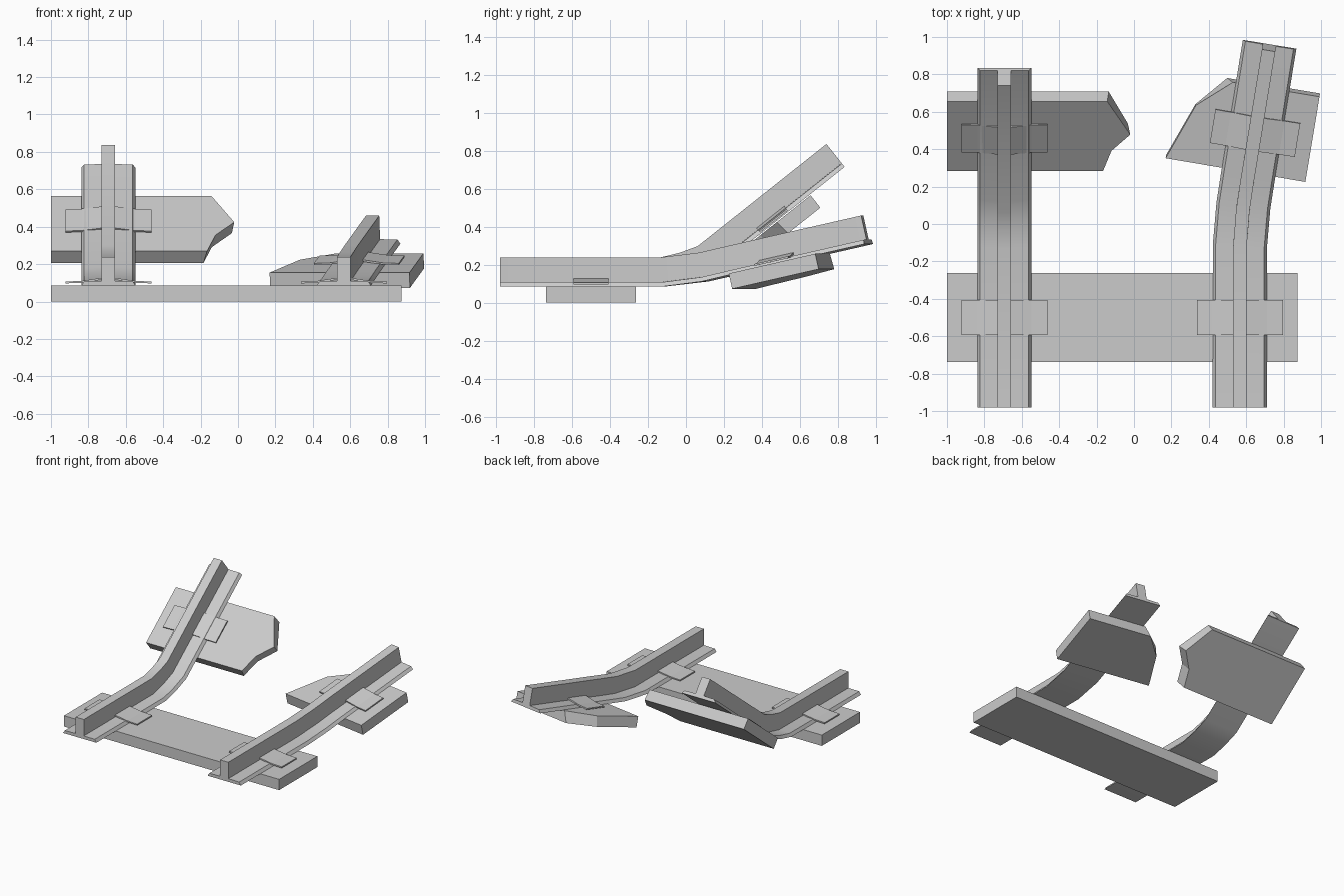
import bpy, math
from mathutils import Vector, Matrix

if "Cube" in bpy.data.objects:
    bpy.data.objects.remove(bpy.data.objects["Cube"])


def make(name, verts, faces, smooth=False):
    me = bpy.data.meshes.new(name)
    me.from_pydata([tuple(v) for v in verts], [], faces)
    ob = bpy.data.objects.new(name, me)
    bpy.context.collection.objects.link(ob)
    bpy.ops.object.select_all(action='DESELECT')
    bpy.context.view_layer.objects.active = ob
    ob.select_set(True)
    bpy.ops.object.mode_set(mode='EDIT')
    bpy.ops.mesh.select_all(action='SELECT')
    bpy.ops.mesh.normals_make_consistent(inside=False)
    bpy.ops.object.mode_set(mode='OBJECT')
    if smooth:
        bpy.ops.object.shade_smooth_by_angle(angle=math.radians(30))
    return ob


def loft(name, rings, smooth=False):
    """Skin equal-length rings and cap both ends."""
    n = len(rings[0])
    verts = [v for r in rings for v in r]
    faces = [(k * n + i, k * n + (i + 1) % n, (k + 1) * n + (i + 1) % n, (k + 1) * n + i)
             for k in range(len(rings) - 1) for i in range(n)]
    faces += [tuple(range(n)), tuple(range(len(verts) - n, len(verts)))]
    return make(name, verts, faces, smooth)


def frame(origin, yaw, pitch):
    return (Matrix.Translation(origin) @ Matrix.Rotation(math.radians(-yaw), 4, 'Z')
            @ Matrix.Rotation(math.radians(pitch), 4, 'X'))


# Rail cross-section: thin bevelled foot and upright web (half, then mirrored)
half = [(.145, 0), (.13, .023), (.036, .025), (.036, .154)]
SECTION = half + [(-x, z) for x, z in reversed(half)]


def rail(name, path):
    pts = [Vector(p) for p in path]
    rings = []
    for i, p in enumerate(pts):
        a = (p - pts[i - 1]).normalized() if i else (pts[1] - p).normalized()
        b = (pts[i + 1] - p).normalized() if i < len(pts) - 1 else a
        t = (a + b).normalized()
        mitre = 1 / t.dot(a)
        side = t.cross(Vector((0, 0, 1))).normalized()
        up = side.cross(t) * mitre
        rings.append([p + side * u + up * w for u, w in SECTION])
    loft(name, rings, True)


def slab(name, mat, top, bottom, t=.083):
    loft(name, [[mat @ Vector((u, v, 0)) for u, v in top],
                [mat @ Vector((u, v, -t)) for u, v in bottom]])


# Fastening plates: a pair clamped over the rail foot
CLIP = [(.034, .032), (.034, .042), (.145, .025), (.23, .022), (.23, .012), (.145, .015)]


def clips(name, mat):
    for label, s in (("left", -1), ("right", 1)):
        loft(f"{name}_{label}", [[mat @ Vector((s * u, v, w)) for u, w in CLIP]
                                 for v in (-.093, .093)])


# Rails
LX, RX = -.693, .566
rail("left_bent_rail", [(LX, -.98, .085), (LX, -.115, .085), (LX, .01, .115),
                        (LX, .138, .162), (LX, .835, .715)])
rail("right_bent_rail", [(RX, -.98, .085), (RX, -.12, .085), (.585, .1, .112),
                         (.61, .26, .149), (.725, .961, .309)])

# Front sleeper carrying both rails
flat = frame((0, -.5, .085), 0, 0)
rect = [(-1, -.238), (.875, -.238), (.875, .238), (-1, .238)]
slab("front_sleeper", flat, rect, rect, .085)

# Broken sleeper under the steep left rail
left = frame((LX, .47, .418), 0, 38.5)
slab("left_broken_sleeper", left,
     [(-.307, -.237), (.528, -.237), (.573, -.1), (.673, .01), (.55, .237), (-.307, .237)],
     [(-.307, -.237), (.508, -.237), (.553, -.1), (.66, .02), (.558, .237), (-.307, .237)])

# Broken sleeper under the twisted right rail
right = frame((.648, .49, .203), 9.4, 12.7)
slab("right_broken_sleeper", right,
     [(.308, -.223), (.308, .25), (-.162, .25), (-.336, .094), (-.45, -.22)],
     [(.308, -.223), (.308, .25), (-.195, .25), (-.34, .08), (-.45, -.22)])

# Plates at every crossing
clips("front_left_plate", frame((LX, -.5, .085), 0, 0))
clips("front_right_plate", frame((RX, -.5, .085), 0, 0))
clips("rear_left_plate", left)
clips("rear_right_plate", right)
